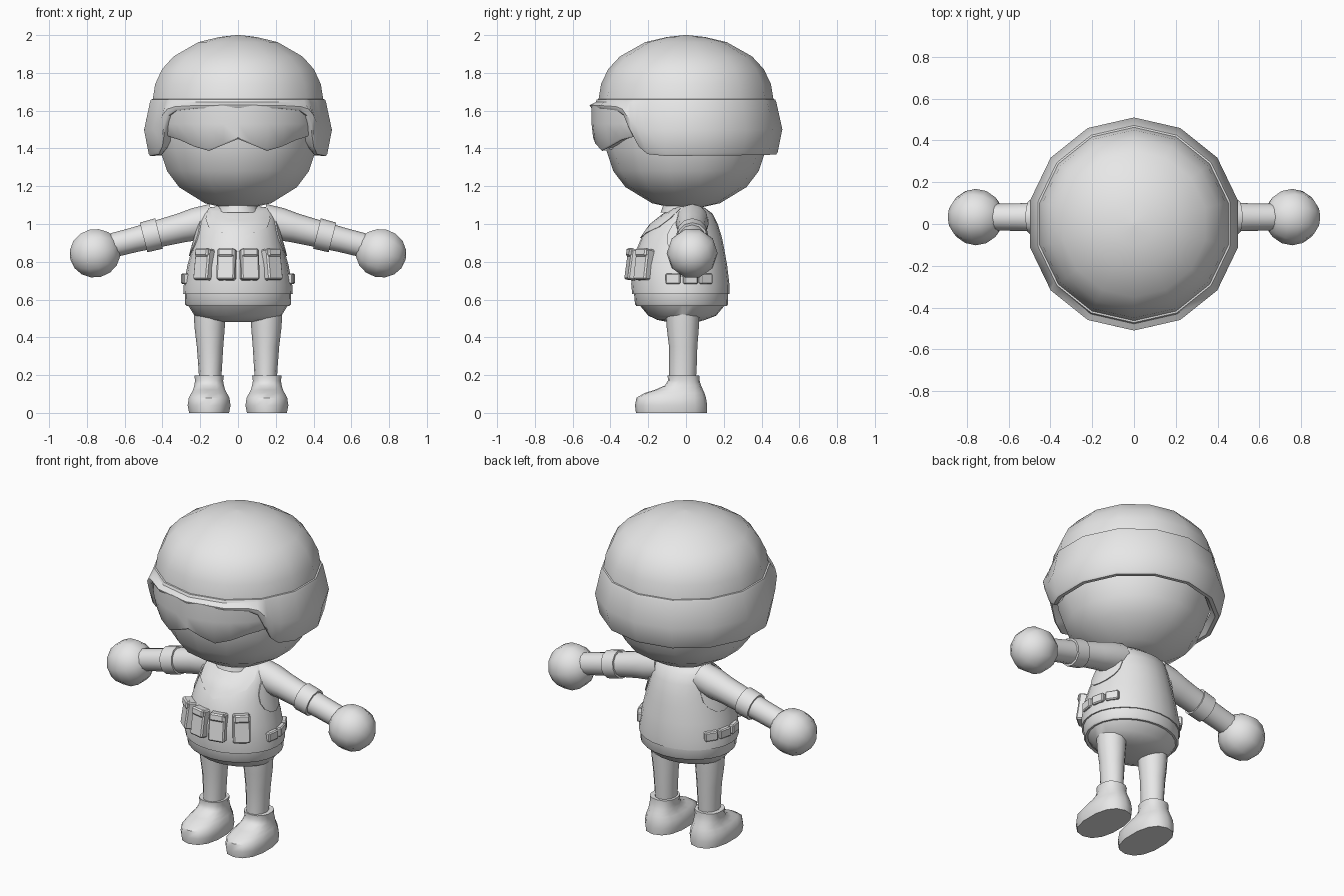
import bpy, bmesh, math
from mathutils import Vector, Matrix

if "Cube" in bpy.data.objects:
    bpy.data.objects.remove(bpy.data.objects["Cube"])

mat = bpy.data.materials.new("plain_grey")
mat.diffuse_color = (0.8, 0.8, 0.8, 1)
mat.use_nodes = True
mat.node_tree.nodes["Principled BSDF"].inputs["Base Color"].default_value = mat.diffuse_color
TAU = 2 * math.pi


def finish(name, bm, angle=40):
    bmesh.ops.recalc_face_normals(bm, faces=bm.faces)
    me = bpy.data.meshes.new(name)
    bm.to_mesh(me)
    bm.free()
    me.materials.append(mat)
    ob = bpy.data.objects.new(name, me)
    bpy.context.collection.objects.link(ob)
    bpy.ops.object.select_all(action='DESELECT')
    ob.select_set(True)
    bpy.context.view_layer.objects.active = ob
    bpy.ops.object.shade_smooth_by_angle(angle=math.radians(angle))
    return ob


def loft(name, rings, closed=True, caps=True, angle=40):
    """Skin a list of point rings."""
    bm = bmesh.new()
    vs = [[bm.verts.new(p) for p in r] for r in rings]
    n = len(vs[0])
    for a, b in zip(vs, vs[1:]):
        for i in range(n if closed else n - 1):
            j = (i + 1) % n
            bm.faces.new((a[i], a[j], b[j], b[i]))
    if caps:
        bm.faces.new(vs[0])
        bm.faces.new(vs[-1])
    return finish(name, bm, angle)


def oval(z, rx, y0, y1, n=24, cx=0, power=1.0):
    """Horizontal oval from y0 to y1, starting at the front."""
    pts = []
    for i in range(n):
        a = TAU * i / n
        s, c = math.sin(a), -math.cos(a)
        s = math.copysign(abs(s) ** power, s)
        c = math.copysign(abs(c) ** power, c)
        pts.append((cx + rx * s, (y0 + y1) / 2 + (y1 - y0) / 2 * c, z))
    return pts


def box(name, size, loc, rot, bevel=0.008):
    bm = bmesh.new()
    bmesh.ops.create_cube(bm, size=1)
    bmesh.ops.scale(bm, vec=size, verts=bm.verts)
    bmesh.ops.bevel(bm, geom=bm.edges[:], offset=bevel, segments=1, affect='EDGES')
    bmesh.ops.transform(bm, matrix=Matrix.Translation(loc) @ rot, verts=bm.verts)
    return finish(name, bm, 30)


def lerp_table(t, x):
    """Interpolate rows of (key, values...)."""
    if x <= t[0][0]:
        return t[0][1:]
    for a, b in zip(t, t[1:]):
        if x <= b[0]:
            f = (x - a[0]) / (b[0] - a[0])
            return tuple(u + (v - u) * f for u, v in zip(a[1:], b[1:]))
    return t[-1][1:]


# ---------- head and helmet ----------
def gon(deg):
    """Radius factor of a 14-sided outline."""
    h = 180 / 14
    return math.cos(math.radians(h)) / math.cos(math.radians(abs(deg) % (2 * h) - h))


def polar(deg, r, z):
    a = math.radians(deg)
    r *= gon(deg)
    return (r * math.sin(a), -r * math.cos(a), z)


seg14 = [360 * i / 14 for i in range(14)]
head_profile = [(0.09, 1.09), (0.18, 1.11), (0.32, 1.195), (0.385, 1.28),
                (0.422, 1.39), (0.44, 1.5), (0.44, 1.6)]
loft("head", [[polar(d, r, z) for d in seg14] for r, z in head_profile])

dome_profile = [(0.44, 1.63), (0.463, 1.66), (0.45, 1.74), (0.412, 1.82),
                (0.35, 1.887), (0.215, 1.963), (0.1, 1.99), (0.01, 2.0)]
loft("helmet_dome", [[polar(d, r, z) for d in seg14] for r, z in dome_profile])

# helmet skirt: lower edge is high over the face and drops at the temples
edge = [(0, 1.615), (25.7, 1.612), (42, 1.6), (48, 1.575), (53, 1.49),
        (58, 1.41), (64, 1.37), (77, 1.36), (180, 1.368)]
half = [0, 25.714, 42, 48, 51.43, 54, 58, 64, 77.143, 102.857, 128.571, 154.286, 180]
cols = half + [-d for d in half[-2:0:-1]]


def skirt(kind):
    ring = []
    for d in cols:
        e = lerp_table(edge, abs(d))[0]
        side = min(1, (1.615 - e) / 0.25)          # 0 at the face, 1 at sides
        low = 0.51 - 0.025 * side
        r, z = {"inner_top": (0.45, 1.662), "top": (0.472, 1.66), "ledge": (0.478, 1.645),
                "mid": (0.51, 1.645 + (e - 1.645) * 0.52), "low": (low, e + 0.012),
                "rim": (low - 0.008, e), "lip": (low - 0.03, e),
                "inside": (0.43, e + 0.03)}[kind]
        ring.append(polar(d, r, z))
    return ring


loft("helmet_skirt", [skirt(k) for k in
     ("inner_top", "top", "ledge", "mid", "low", "rim", "lip", "inside")], caps=False, angle=35)

# goggles: curved visor with a notch over the nose
visor_low = [(0, 1.45, 0.492), (9, 1.42, 0.487), (19, 1.387, 0.478),
             (30, 1.41, 0.473), (42, 1.445, 0.468), (58, 1.47, 0.46)]
vis = [-58, -50, -42, -30, -19, -9, 0, 9, 19, 30, 42, 50, 58]
rows = []
for k in range(5):
    ring = []
    for d in vis:
        z, r = lerp_table(visor_low, abs(d))
        top_r = 0.5 - 0.03 * (abs(d) / 58) ** 2
        a = math.radians(d)
        r, z = [(top_r, 1.63), (top_r, 1.53), (r, z + 0.008), (r - 0.008, z), (0.40, z + 0.01)][k]
        ring.append((r * math.sin(a), -r * math.cos(a), z))
    rows.append(ring)
loft("goggles", rows, closed=False, caps=False)

# ---------- torso ----------
body = [(0.63, 0.29, -0.285, 0.23), (0.68, 0.287, -0.29, 0.23), (0.78, 0.268, -0.287, 0.218),
        (0.87, 0.243, -0.26, 0.202), (0.93, 0.226, -0.235, 0.19), (1.0, 0.208, -0.185, 0.168),
        (1.055, 0.193, -0.115, 0.14), (1.085, 0.17, -0.07, 0.1), (1.095, 0.1, -0.06, 0.07)]
loft("vest", [oval(*r) for r in body])
loft("belt", [oval(0.565, 0.272, -0.262, 0.215), oval(0.575, 0.28, -0.27, 0.222),
              oval(0.64, 0.282, -0.276, 0.224)])
loft("hips", [oval(0.48, 0.07, -0.09, 0.06), oval(0.492, 0.15, -0.15, 0.1),
              oval(0.515, 0.23, -0.2, 0.16), oval(0.575, 0.268, -0.25, 0.21)])
loft("neck", [oval(z, r, -0.02 - r, -0.02 + r, 14) for z, r in ((1.06, 0.115), (1.1, 0.1), (1.16, 0.1))])


def on_body(deg, z, off=0.0):
    """Point on the vest surface, angle measured from the front."""
    rx, y0, y1 = lerp_table(body, z)
    a = math.radians(deg)
    return Vector(((rx + off) * math.sin(a),
                   (y0 + y1) / 2 - ((y1 - y0) / 2 + off) * math.cos(a), z))


def patch(name, outline, off=0.007):
    """Thin raised panel that follows the vest."""
    n = len(outline)
    cd = sum(p[0] for p in outline) / n
    cz = sum(p[1] for p in outline) / n
    rings = [[on_body(d, z, 0)for d, z in outline]]
    for f in (1, 0.75, 0.5, 0.25, 0.02):
        rings.append([on_body(cd + (d - cd) * f, cz + (z - cz) * f, off) for d, z in outline])
    loft(name, rings)


patch("neck_panel", [(-62, 1.083), (-56, 1.03), (-46, 0.985), (-22, 0.955), (0, 0.925), (22, 0.955),
                     (46, 0.985), (56, 1.03), (62, 1.083), (30, 1.083), (0, 1.083), (-30, 1.083)])

# four front pouches with flaps
for d in (-42, -13, 13, 42):
    p = on_body(d, 0.785)
    q = on_body(d + 1, 0.785) - on_body(d - 1, 0.785)
    rot = Matrix.Rotation(math.atan2(q.y, q.x), 4, 'Z') @ Matrix.Rotation(math.radians(-8), 4, 'X')
    box("front_pouch", (0.098, 0.075, 0.165), p + rot @ Vector((0, 0.008, 0)), rot)
    box("pouch_flap", (0.088, 0.03, 0.045), p + rot @ Vector((0, -0.024, 0.062)), rot)

# ---------- mirrored parts ----------
AY = 0.033
for s in (-1, 1):
    patch("armhole_panel", [(s * (98 + 30 * math.cos(TAU * i / 16)), 0.95 + 0.12 * math.sin(TAU * i / 16))
                            for i in range(16)])
    # small side pouches
    for d in (82, 102, 121):
        p = on_body(s * d, 0.71)
        q = on_body(s * d + 1, 0.71) - on_body(s * d - 1, 0.71)
        box("side_pouch", (0.078, 0.035, 0.055), p, Matrix.Rotation(math.atan2(q.y, q.x), 4, 'Z'), 0.006)

    # arm, sleeve band and round hand
    axis = Vector((0.44, 0, -0.112)).normalized()
    up = Vector((-axis.z, 0, axis.x))

    def arm_ring(x, r, n=12):
        c = Vector((x, AY, 1.0 - 0.2545 * (x - 0.22)))
        pts = [c + up * r * math.cos(TAU * i / n) + Vector((0, r * math.sin(TAU * i / n), 0)) for i in range(n)]
        return [(s * p.x, p.y, p.z) for p in pts]

    loft("arm", [arm_ring(x, r) for x, r in
                 ((0.13, 0.085), (0.22, 0.087), (0.3, 0.078), (0.42, 0.072), (0.55, 0.066), (0.68, 0.064))])
    loft("sleeve_band", [arm_ring(x, r) for x, r in
                         ((0.418, 0.07), (0.418, 0.083), (0.5, 0.081), (0.5, 0.06))], angle=30)
    bm = bmesh.new()
    bmesh.ops.create_uvsphere(bm, u_segments=10, v_segments=8, radius=0.135)
    bmesh.ops.transform(bm, matrix=Matrix.Translation((s * 0.757, AY, 0.845)) @
                        Matrix.Rotation(math.pi / 2 + s * 0.25, 4, 'Y'), verts=bm.verts)
    finish("hand", bm, 50)

    # leg
    loft("leg", [oval(z, rx, y0, y1, 12, s * cx) for z, rx, y0, y1, cx in
                 ((0.16, 0.06, -0.09, 0.05, 0.147), (0.22, 0.061, -0.09, 0.056, 0.147),
                  (0.35, 0.07, -0.09, 0.06, 0.148), (0.45, 0.08, -0.102, 0.068, 0.15),
                  (0.55, 0.086, -0.108, 0.072, 0.15))])
    # boot
    loft("boot", [oval(z, rx, y0, y1, 14, s * 0.153, 0.85) for z, rx, y0, y1 in
                  ((0, 0.108, -0.265, 0.11), (0.04, 0.116, -0.27, 0.112), (0.08, 0.11, -0.262, 0.106),
                   (0.105, 0.096, -0.22, 0.098), (0.122, 0.087, -0.165, 0.09), (0.145, 0.08, -0.112, 0.08),
                   (0.17, 0.076, -0.096, 0.072), (0.198, 0.08, -0.097, 0.07), (0.198, 0.055, -0.085, 0.05))])
